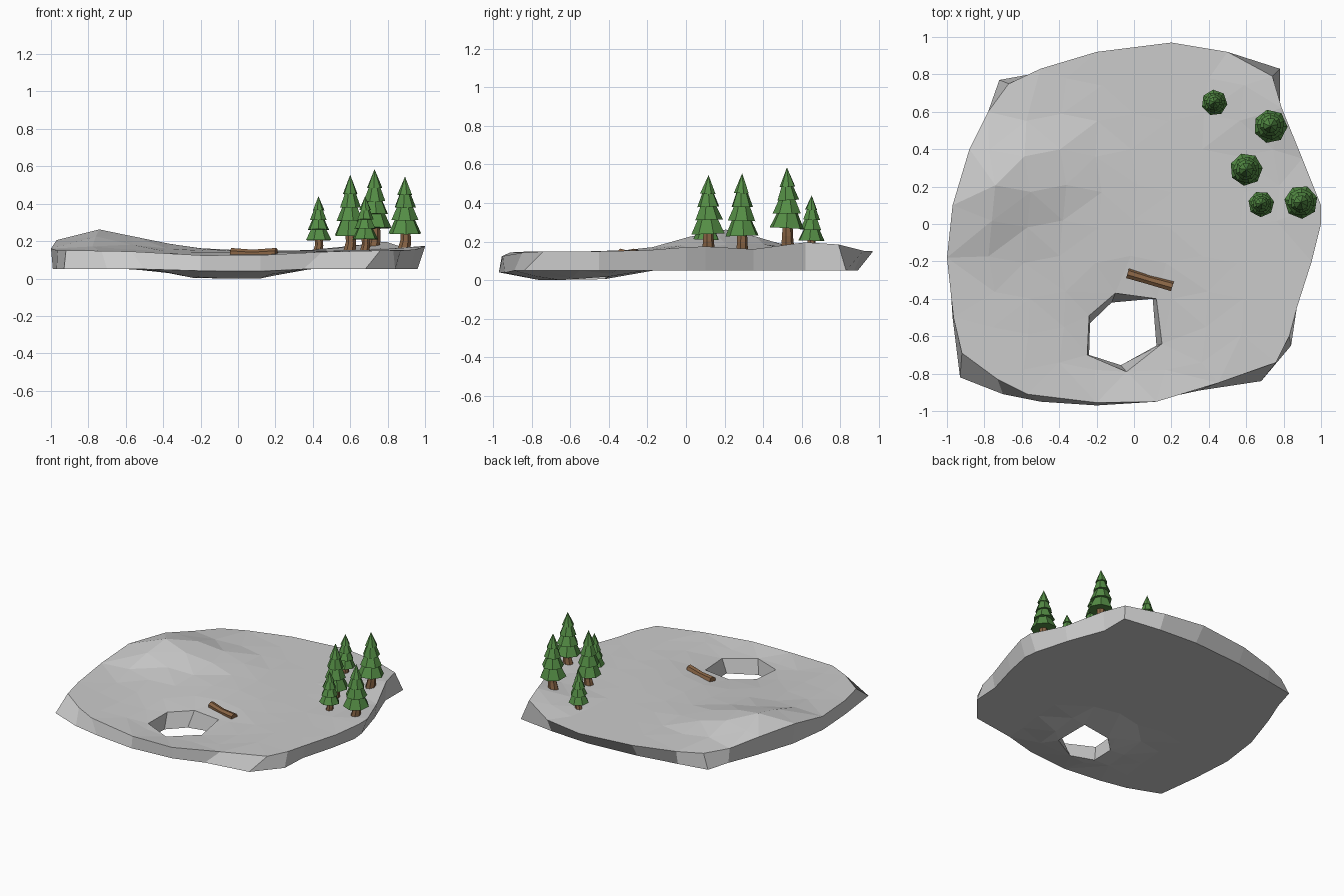
import bpy, bmesh, math, random
from mathutils import Vector, Matrix
from mathutils.geometry import delaunay_2d_cdt

if "Cube" in bpy.data.objects:
    bpy.data.objects.remove(bpy.data.objects["Cube"])

random.seed(4)


def material(name, rgb):
    m = bpy.data.materials.new(name)
    m.diffuse_color = (*rgb, 1)
    m.use_nodes = True
    m.node_tree.nodes["Principled BSDF"].inputs["Base Color"].default_value = m.diffuse_color
    return m


GREEN = material("needles", (0.09, 0.27, 0.06))
BROWN = material("bark", (0.25, 0.13, 0.06))


def finish(bm, name, mat=None):
    bmesh.ops.recalc_face_normals(bm, faces=bm.faces)
    me = bpy.data.meshes.new(name)
    bm.to_mesh(me)
    bm.free()
    ob = bpy.data.objects.new(name, me)
    if mat:
        me.materials.append(mat)
    bpy.context.collection.objects.link(ob)
    return ob


# Ground rim: top x, y and bottom x, y
RIM = [
    (-1, -.18, -.99, -.2), (-.97, .1, -.95, .1), (-.88, .4, -.85, .4),
    (-.78, .6, -.77, .6), (-.67, .75, -.72, .77), (-.5, .83, -.5, .81),
    (-.2, .92, -.2, .86), (.2, .97, .2, .89), (.5, .92, .5, .87),
    (.74, .79, .78, .83), (.79, .62, .78, .62), (.9, .35, .88, .35),
    (1, .1, .95, .1), (1, 0, .96, 0), (.95, -.2, .92, -.2),
    (.87, -.45, .85, -.45), (.83, -.6, .84, -.65), (.76, -.74, .68, -.84),
    (.45, -.85, .35, -.89), (.12, -.95, .12, -.94), (-.2, -.955, -.2, -.97),
    (-.57, -.91, -.5, -.95), (-.73, -.83, -.7, -.91), (-.92, -.69, -.93, -.82),
    (-.965, -.5, -.97, -.5)]
# Hole rim: top x, y and bottom x, y
HOLE = [
    (-.25, -.70, -.24, -.70), (-.24, -.49, -.235, -.53), (-.10, -.37, -.12, -.42),
    (.12, -.40, .10, -.40), (.15, -.64, .12, -.65), (-.04, -.79, -.07, -.755)]
# Hills and hollow: x, y, height, radius x, radius y
BUMPS = [(-.8, .15, .09, .24, .27), (-.55, .3, .06, .28, .22), (.75, .66, .05, .2, .22),
         (1, .1, .025, .2, .25), (-.05, -.66, -.055, .38, .38)]


def top_z(x, y):
    return .15 + sum(h * math.exp(-((x - a) / rx) ** 2 - ((y - b) / ry) ** 2)
                     for a, b, h, rx, ry in BUMPS)


def bottom_z(x, y):
    d = math.hypot(x + .06, y + .62)
    return .05 - .05 * min(1, max(0, (.42 - d) / .24))


def inside(p, poly):
    hit = False
    for a, b in zip(poly, poly[1:] + poly[:1]):
        if (a[1] > p[1]) != (b[1] > p[1]):
            if p[0] < a[0] + (p[1] - a[1]) * (b[0] - a[0]) / (b[1] - a[1]):
                hit = not hit
    return hit


def sheet(bm, rim, hole, height):
    # triangulated surface between the outer rim and the hole
    inner = [(x * .91, y * .91) for x, y in rim]
    keep_out = [(-.05 + (x + .05) * 1.3, -.58 + (y + .58) * 1.3) for x, y in hole]
    pts = rim + hole
    n, m = len(rim), len(hole)
    edges = [(i, (i + 1) % n) for i in range(n)]
    edges += [(n + i, n + (i + 1) % m) for i in range(m)]
    for i in range(-5, 6):
        for j in range(-5, 6):
            p = (i * .19 + .02 * math.sin(j * 2), j * .19 + .02 * math.cos(i * 3))
            if inside(p, inner) and not inside(p, keep_out):
                pts.append(p)
    vs, _, faces, *_ = delaunay_2d_cdt([Vector(p) for p in pts], edges, [], 0, 1e-5)
    bv = [bm.verts.new((v.x, v.y, height(v.x, v.y))) for v in vs]
    for f in faces:
        c = sum((vs[i] for i in f), Vector((0, 0))) / len(f)
        if inside(c, rim) and not inside(c, hole):
            bm.faces.new([bv[i] for i in f])


def wall(bm, loop):
    tops = [bm.verts.new((a, b, top_z(a, b))) for a, b, _, _ in loop]
    bots = [bm.verts.new((c, d, bottom_z(c, d))) for _, _, c, d in loop]
    for i in range(len(loop)):
        k = (i + 1) % len(loop)
        bm.faces.new((tops[i], tops[k], bots[k], bots[i]))


# Ground slab with a hole through it
bm = bmesh.new()
sheet(bm, [r[:2] for r in RIM], [h[:2] for h in HOLE], top_z)
sheet(bm, [r[2:] for r in RIM], [h[2:] for h in HOLE], bottom_z)
wall(bm, RIM)
wall(bm, HOLE)
bmesh.ops.remove_doubles(bm, verts=bm.verts, dist=1e-4)
finish(bm, "ground")


def tube(name, path, radii, sides, mat):
    # capped low-poly tube through a few path points
    path = [Vector(p) for p in path]
    rot = (path[-1] - path[0]).to_track_quat('Z', 'Y')
    bm = bmesh.new()
    rings = []
    for p, r in zip(path, radii):
        rings.append([bm.verts.new(p + rot @ Vector((r * math.cos(t), r * math.sin(t), 0)))
                      for t in (math.tau * i / sides for i in range(sides))])
    for a, b in zip(rings, rings[1:]):
        for i in range(sides):
            k = (i + 1) % sides
            bm.faces.new((a[i], a[k], b[k], b[i]))
    bm.faces.new(rings[0])
    bm.faces.new(rings[-1])
    finish(bm, name, mat)


# Fallen log
tube("log", [(-.035, -.265, .136), (.08, -.30, .13), (.205, -.335, .136)],
     [.028, .025, .028], 7, BROWN)


def tree(i, x, y, base, skirt, tip, radius):
    # slightly bent trunk
    tr = radius * .36
    tube(f"trunk_{i}", [(x - .006, y, base - .02), (x + .004, y, (base + skirt) / 2),
                        (x, y, skirt + .06)], [tr * 1.1, tr * .9, tr * .8], 7, BROWN)
    # four stacked, twisted needle tiers
    bm = bmesh.new()
    h = tip - skirt
    for k, (z0, z1, r0, r1) in enumerate([(0, .36, 1, .42), (.24, .56, .83, .34),
                                          (.46, .77, .65, .24), (.68, 1, .46, 0)]):
        m = (Matrix.Translation((x, y, skirt + h * (z0 + z1) / 2))
             @ Matrix.Rotation(random.uniform(-.06, .06), 4, 'X')
             @ Matrix.Rotation(k * .35 + i, 4, 'Z'))
        bmesh.ops.create_cone(bm, cap_ends=True, segments=7, radius1=radius * r0,
                              radius2=radius * r1, depth=h * (z1 - z0), matrix=m)
    finish(bm, f"needles_{i}", GREEN)


for i, t in enumerate([(.43, .65, .15, .205, .44, .07), (.73, .525, .19, .27, .585, .091),
                       (.60, .29, .155, .23, .555, .088), (.68, .108, .15, .21, .44, .07),
                       (.893, .115, .17, .24, .545, .09)]):
    tree(i + 1, *t)
